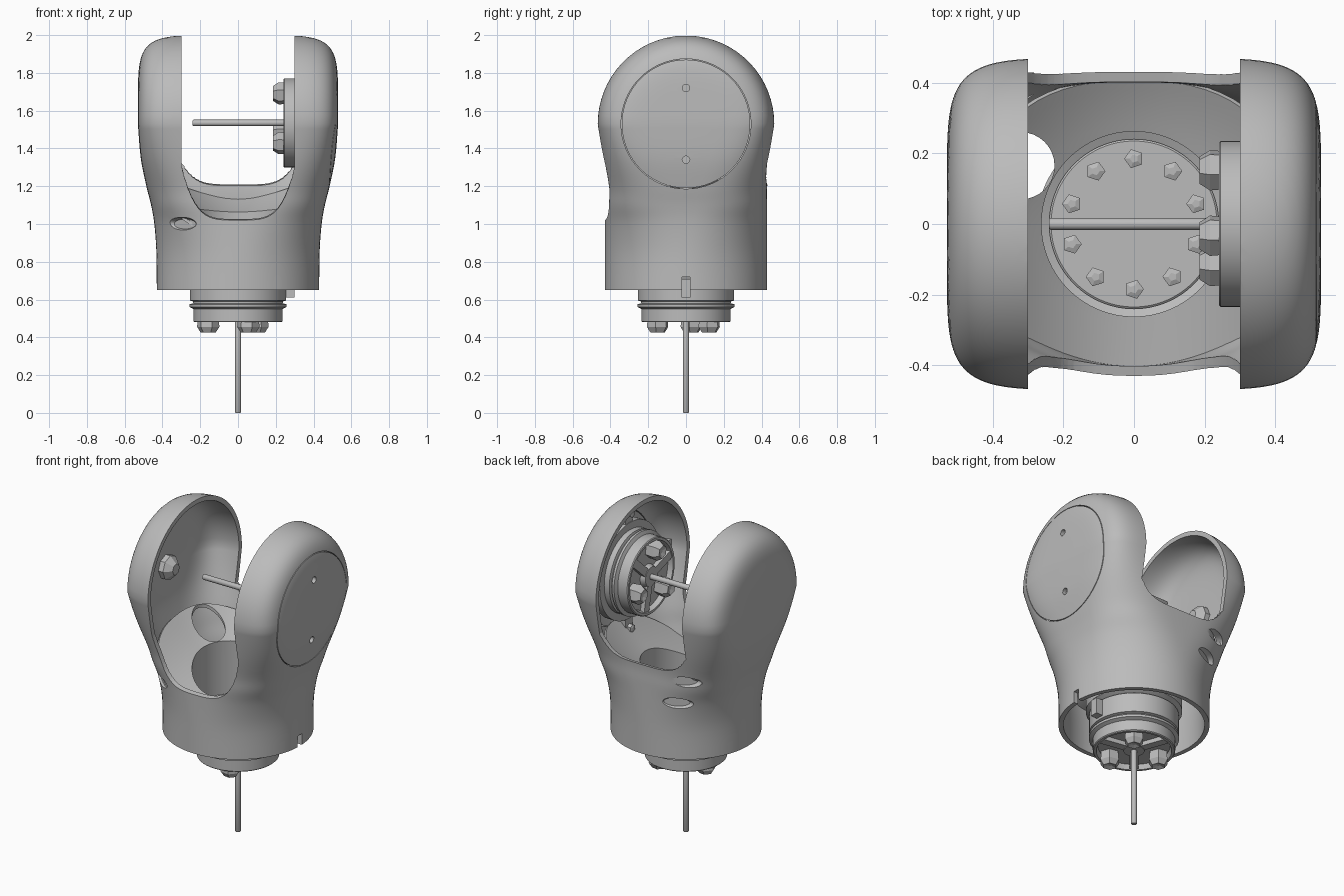
import bpy, bmesh
from math import sin, cos, pi, radians, sqrt
from mathutils import Matrix, Vector

if "Cube" in bpy.data.objects:
    bpy.data.objects.remove(bpy.data.objects["Cube"])

grey = bpy.data.materials.new("grey_plastic")
grey.use_nodes = True
grey.diffuse_color = (0.5, 0.5, 0.5, 1)
grey.node_tree.nodes["Principled BSDF"].inputs["Base Color"].default_value = (0.5, 0.5, 0.5, 1)

AXIS_Z = 1.53      # height of the cross axis
POD_R = 0.47       # radius of the fork pods
POD_X = 0.53       # half width over the pods
POD_N = 6          # squareness of the pod profile


def add_object(name, bm, matrix=None):
    bmesh.ops.recalc_face_normals(bm, faces=bm.faces)
    mesh = bpy.data.meshes.new(name)
    bm.to_mesh(mesh)
    bm.free()
    mesh.materials.append(grey)
    obj = bpy.data.objects.new(name, mesh)
    bpy.context.collection.objects.link(obj)
    if matrix:
        mesh.transform(matrix)
    return obj


def activate(obj):
    bpy.ops.object.select_all(action='DESELECT')
    obj.select_set(True)
    bpy.context.view_layer.objects.active = obj


def smooth(obj, angle=32):
    activate(obj)
    bpy.ops.object.shade_smooth_by_angle(angle=radians(angle))


def loft(name, rings, caps=True, matrix=None):
    bm = bmesh.new()
    loops = [[bm.verts.new(p) for p in ring] for ring in rings]
    count = len(loops[0])
    for low, high in zip(loops, loops[1:]):
        for i in range(count):
            j = (i + 1) % count
            bm.faces.new((low[i], low[j], high[j], high[i]))
    if caps:
        bm.faces.new(loops[0][::-1])
        bm.faces.new(loops[-1])
    return add_object(name, bm, matrix)


def lathe(name, profile, seg=48, matrix=None):
    """Turn a (radius, height) profile round z, closing both ends."""
    angles = [2 * pi * i / seg for i in range(seg)]
    rings = [[(r * cos(t), r * sin(t), z) for t in angles] for r, z in profile]
    return loft(name, rings, True, matrix)


def cut(target, cutter):
    """Subtract the cutter and delete it."""
    activate(target)
    mod = target.modifiers.new("cut", 'BOOLEAN')
    mod.operation = 'DIFFERENCE'
    mod.solver = 'EXACT'
    mod.object = cutter
    bpy.ops.object.modifier_apply(modifier=mod.name)
    bpy.data.objects.remove(cutter)


def box(name, size, matrix):
    bm = bmesh.new()
    bmesh.ops.create_cube(bm, size=1)
    return add_object(name, bm, matrix @ Matrix.Diagonal((*size, 1)))


# Body outline: height, half width, half depth, squareness
STATIONS = [Vector(s) for s in (
    (0.65, 0.43, 0.43, 2), (0.85, 0.432, 0.43, 2.02), (1.0, 0.443, 0.43, 2.3),
    (1.1, 0.46, 0.43, 2.75), (1.2, 0.485, 0.43, 3.15), (1.35, 0.515, 0.447, 4.2),
    (AXIS_Z, POD_X, POD_R, POD_N))]


def spline(points, steps):
    padded = [points[0]] + points + [points[-1]]
    out = []
    for p, q, r, s in zip(padded, padded[1:], padded[2:], padded[3:]):
        for k in range(steps):
            t = k / steps
            out.append(q + (r - p) * t / 2 + (2 * p - 5 * q + 4 * r - s) * t * t / 2
                       + (3 * q - p - 3 * r + s) * t ** 3 / 2)
    return out + [points[-1]]


def power(value, exponent):
    return (1 if value >= 0 else -1) * abs(value) ** exponent


def body_solid(name, inset, drop):
    angles = [2 * pi * i / 96 for i in range(96)]
    rings = []
    for i, (z, a, b, n) in enumerate(spline(STATIONS, 5)):
        z -= drop if i == 0 else 0
        rings.append([((a - inset) * power(cos(t), 2 / n), (b - inset) * power(sin(t), 2 / n), z)
                      for t in angles])
    # Upper half is a slice through a turned pod
    a, rad, n = POD_X - inset, POD_R - inset, POD_N
    for k in range(1, 17):
        h = rad * sin(k / 16 * 1.5)
        reach = a * (1 - (h / rad) ** n) ** (1 / n)
        ring = []
        for t in angles:
            x = reach * power(cos(t), 2 / n)
            r = rad * (1 - abs(x / a) ** n) ** (1 / n)
            ring.append((x, power(sin(t), 0) * sqrt(max(0, r * r - h * h)), AXIS_Z + h))
        rings.append(ring)
    return loft(name, rings)


# Hollow forked shell
shell = body_solid("forked_shell", 0, 0)
cut(shell, body_solid("cavity_cutter", 0.028, 0.1))

# Saddle gap between the pods, lower at the front
rings = []
for y, base, rise in ((-0.6, 0.983, 0.32), (0.6, 1.247, 0.08)):
    xs = [-0.3 + 0.6 * i / 32 for i in range(33)]
    rings.append([(x, y, base + rise * abs(x / 0.3) ** 4.5) for x in xs] + [(0.3, y, 2.2), (-0.3, y, 2.2)])
cut(shell, loft("gap_cutter", rings))

# Shallow oval scoops
for angle, z, radius in ((-130, 1.0, 0.455), (124, 1.16, 0.483), (118, 1.01, 0.447)):
    place = (Matrix.Translation((0, 0, z)) @ Matrix.Rotation(radians(angle), 4, 'Z')
             @ Matrix.Rotation(pi / 2, 4, 'Y') @ Matrix.Diagonal((0.035, 0.1, 1, 1)))
    cut(shell, lathe("scoop_cutter", [(0.75, radius - 0.02), (1, radius), (1.1, 0.7)], 32, place))

# Lower notch, round pod cover seam and its screw holes
cut(shell, box("notch_cutter", (0.2, 0.04, 0.14), Matrix.Translation((0.43, 0, 0.65))))
to_pod = Matrix.Translation((0, 0, AXIS_Z)) @ Matrix.Rotation(pi / 2, 4, 'Y')
seam = lathe("seam_cutter", [(0.344, 0.4), (0.344, 0.59)], 64, to_pod)
cut(seam, lathe("seam_core", [(0.34, 0.35), (0.34, 0.6)], 64, to_pod))
cut(shell, seam)
for side in (-1, 1):
    cut(shell, lathe("screw_cutter", [(0.02, 0.45), (0.02, 0.6)], 12,
                     Matrix.Translation((0, 0, side * 0.19)) @ to_pod))
smooth(shell)


# Curved inner floor with a round well for the lower motor
def floor_height(x, y):
    return 0.99 + 0.15 * y + 1.2 * x * x + 0.5 * max(0, y) ** 2


angles = [2 * pi * i / 64 for i in range(64)]
rings = [[(r * cos(t), r * sin(t), z) for t in angles] for r, z in ((0.24, 0.735), (0.262, 0.745))]
for k in range(7):
    rx, ry, n = 0.262 + 0.183 * k / 6, 0.262 + 0.145 * k / 6, 2 + 0.4 * k / 6
    flat = [(rx * power(cos(t), 2 / n), ry * power(sin(t), 2 / n)) for t in angles]
    rings.append([(x, y, floor_height(x, y)) for x, y in flat])
floor = loft("inner_floor", rings, caps=False)
activate(floor)
solid = floor.modifiers.new("thickness", 'SOLIDIFY')
solid.thickness = 0.015
bpy.ops.object.modifier_apply(modifier=solid.name)
cut(floor, lathe("window_cutter", [(1, 0.9), (1, 1.4)], 32,
                 Matrix.Translation((-0.32, 0.165, 0)) @ Matrix.Diagonal((0.095, 0.095, 1, 1))))
smooth(floor)


# Motor with its shaft along local +z
def motor(prefix, place, start):
    body = lathe(prefix + "_motor_body", [
        (0.13, -0.25), (0.235, -0.25), (0.255, -0.235), (0.255, -0.115), (0.238, -0.11),
        (0.238, -0.1), (0.257, -0.095), (0.257, -0.08), (0.235, -0.07), (0.235, -0.005),
        (0.23, 0), (0.215, 0), (0.205, -0.03), (0.07, -0.03), (0.06, 0), (0.02, 0)], 64, place)
    smooth(body)
    smooth(lathe(prefix + "_shaft", [(0.014, -0.05), (0.017, -0.04), (0.017, 0.475), (0.014, 0.48)], 16, place))
    for k in range(3):
        turn = place @ Matrix.Rotation(radians(start + 120 * k), 4, 'Z')
        lathe(prefix + "_bolt", [(0.055, -0.035), (0.06, 0.025), (0.04, 0.055), (0.012, 0.045)], 6,
              turn @ Matrix.Translation((0.16, 0, 0)))
        box(prefix + "_spoke", (0.16, 0.05, 0.03),
            turn @ Matrix.Rotation(pi / 3, 4, 'Z') @ Matrix.Translation((0.13, 0, -0.018)))
    for k in range(10):
        spot = place @ Matrix.Rotation(2 * pi * k / 10, 4, 'Z') @ Matrix.Translation((0, 0.185, 0))
        lathe(prefix + "_rear_screw", [(0.028, -0.24), (0.028, -0.262), (0.012, -0.268)], 5, spot)


lower = Matrix.Translation((0, 0, 0.48)) @ Matrix.Rotation(pi, 4, 'X')
side = Matrix.Translation((0.24, 0, AXIS_Z + 0.005)) @ Matrix.Rotation(-pi / 2, 4, 'Y')
motor("lower", lower, 70)
motor("side", side, -12)

# Cable connector on the lower motor
box("connector", (0.06, 0.05, 0.1), Matrix.Translation((0.27, 0, 0.66)))

# Mounting ring and ears in the motor pod
smooth(lathe("mount_ring", [(0.25, -0.2), (0.3, -0.2), (0.3, -0.15), (0.25, -0.15)], 64, side))
for k in range(4):
    turn = side @ Matrix.Rotation(pi / 2 * k, 4, 'Z')
    box("mount_ear", (0.16, 0.07, 0.04), turn @ Matrix.Translation((0.35, 0, -0.175)))
    lathe("mount_screw", [(0.025, -0.16), (0.025, -0.13), (0.012, -0.125)], 6,
          turn @ Matrix.Translation((0.36, 0, 0)))

# Pivot hub inside the open pod
lathe("pivot_hub", [(0.075, -0.51), (0.075, -0.47), (0.035, -0.43)], 8, to_pod)
